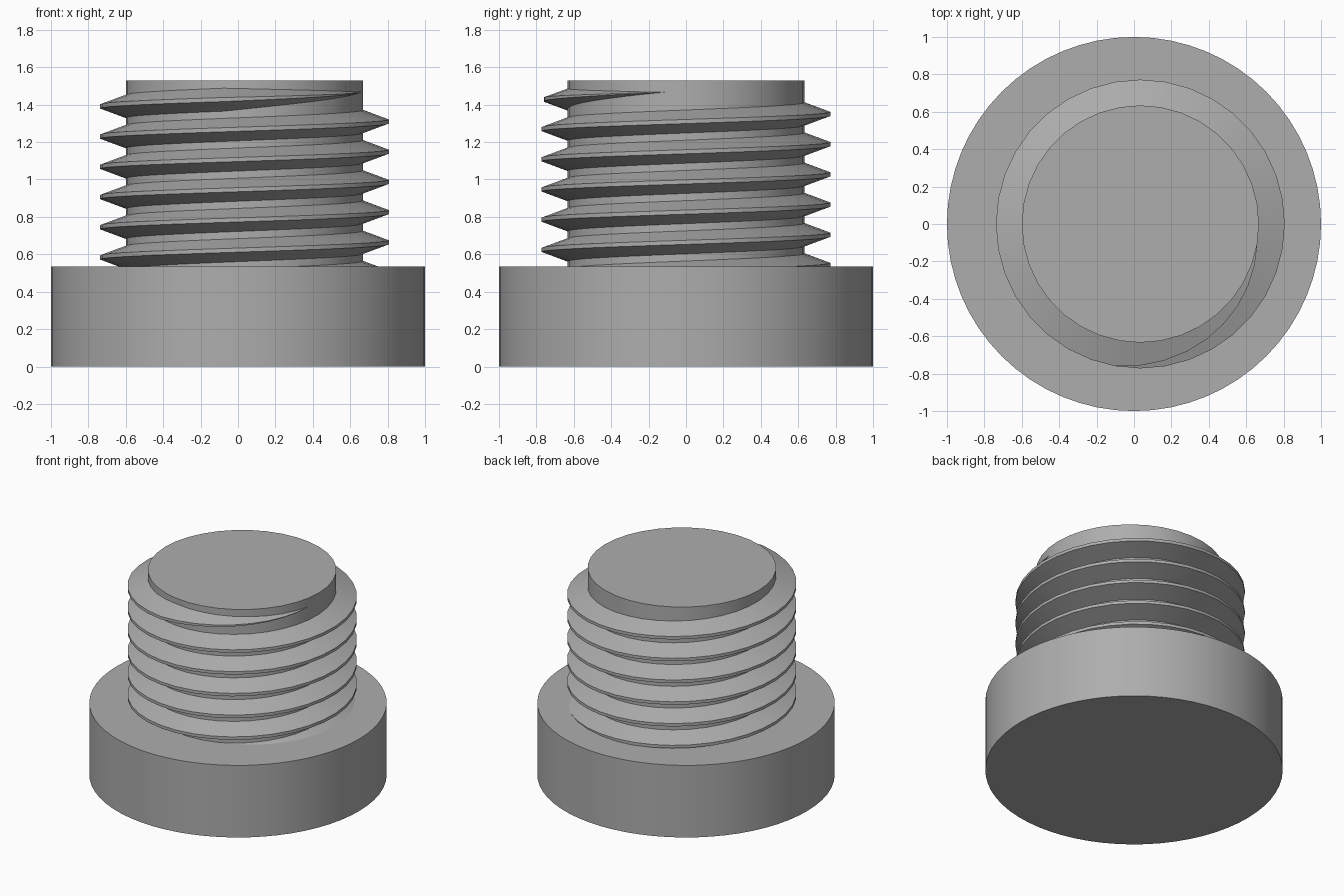
import bpy, bmesh, math

if "Cube" in bpy.data.objects:
    bpy.data.objects.remove(bpy.data.objects["Cube"])

SEG = 36            # steps per turn
CX = 0.034          # shank is slightly off the head's centre
ROOT, CREST = 0.634, 0.772
PITCH, Z0 = 0.1615, 0.5025
HEAD_TOP, TOP = 0.535, 1.53

mat = bpy.data.materials.new("grey metal")
mat.diffuse_color = (0.42, 0.42, 0.42, 1)
mat.use_nodes = True
mat.node_tree.nodes["Principled BSDF"].inputs["Base Color"].default_value = mat.diffuse_color


def finish(bm, name):
    bmesh.ops.recalc_face_normals(bm, faces=bm.faces)
    me = bpy.data.meshes.new(name)
    bm.to_mesh(me)
    bm.free()
    me.materials.append(mat)
    ob = bpy.data.objects.new(name, me)
    bpy.context.collection.objects.link(ob)
    bpy.ops.object.select_all(action='DESELECT')
    ob.select_set(True)
    bpy.context.view_layer.objects.active = ob
    bpy.ops.object.shade_smooth_by_angle(angle=math.radians(30))
    return ob


def cylinder(name, r, z0, z1, x, seg):
    bm = bmesh.new()
    bmesh.ops.create_cone(bm, cap_ends=True, segments=seg, radius1=r, radius2=r, depth=z1 - z0)
    bmesh.ops.translate(bm, verts=bm.verts, vec=(x, 0, (z0 + z1) / 2))
    return finish(bm, name)


# Round head and plain shank
cylinder("head", 1.0, 0, HEAD_TOP, 0, 64)
cylinder("shank", ROOT, HEAD_TOP - 0.01, TOP, CX, SEG)

# Helical thread: trapezoid section swept up the shank, fading out at the top
bm = bmesh.new()
start, end, fade = -SEG // 4, 6 * SEG - 1, SEG // 4
prev = None
for i in range(start, end + 1):
    a = 2 * math.pi * i / SEG
    zc = Z0 + PITCH * i / SEG
    k = max(min(1, (end - i) / fade), 0.005)
    inner = ROOT - 0.004
    outer = ROOT + (CREST - ROOT) * k
    ring = []
    for r, dz in ((inner, -0.063), (outer, -0.011), (outer, 0.011), (inner, 0.063)):
        ring.append(bm.verts.new((CX + r * math.cos(a), r * math.sin(a), zc + dz * k)))
    if prev:
        for j in range(3):
            bm.faces.new((prev[j], prev[j + 1], ring[j + 1], ring[j]))
    prev = ring
finish(bm, "thread")
